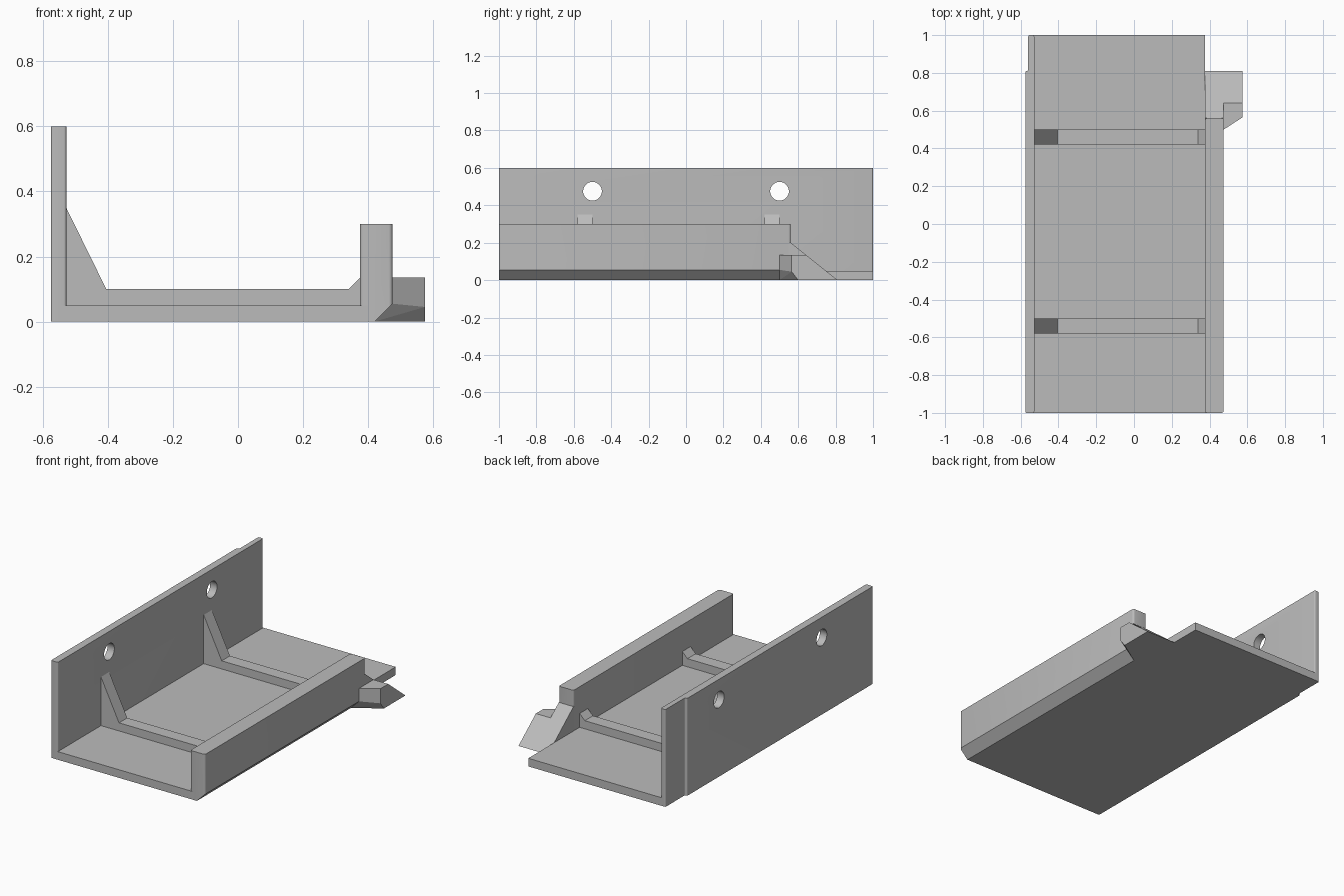
import bpy, bmesh, math
from mathutils import Vector

if "Cube" in bpy.data.objects:
    bpy.data.objects.remove(bpy.data.objects["Cube"], do_unlink=True)

grey = bpy.data.materials.new("plain grey")
grey.use_nodes = True
colour = (0.5, 0.5, 0.5, 1)
grey.diffuse_color = colour
grey.node_tree.nodes["Principled BSDF"].inputs["Base Color"].default_value = colour


def finish(name, bm):
    bmesh.ops.recalc_face_normals(bm, faces=bm.faces[:])
    mesh = bpy.data.meshes.new(name)
    bm.to_mesh(mesh)
    bm.free()
    mesh.materials.append(grey)
    ob = bpy.data.objects.new(name, mesh)
    bpy.context.collection.objects.link(ob)
    return ob


def prism(name, profile, axis, lo, hi, corner=0):
    """Extrude a 2D profile along an axis; optionally round the upright edges."""
    def place(p, t):
        p = list(p)
        p.insert("xyz".index(axis), t)
        return Vector(p)
    bm = bmesh.new()
    face = bm.faces.new([bm.verts.new(place(p, lo)) for p in profile])
    made = bmesh.ops.extrude_face_region(bm, geom=[face])["geom"]
    shift = place((0, 0), hi - lo)
    bmesh.ops.translate(bm, vec=shift, verts=[g for g in made if isinstance(g, bmesh.types.BMVert)])
    bmesh.ops.recalc_face_normals(bm, faces=bm.faces[:])
    if corner:
        upright = [e for e in bm.edges
                   if abs((e.verts[0].co - e.verts[1].co).normalized().z) > 0.99]
        bmesh.ops.bevel(bm, geom=upright, offset=corner, segments=4, profile=0.5, affect='EDGES')
    return finish(name, bm)


def smooth(ob):
    bpy.ops.object.select_all(action='DESELECT')
    ob.select_set(True)
    bpy.context.view_layer.objects.active = ob
    bpy.ops.object.shade_smooth_by_angle(angle=math.radians(35))


# Floor plate, tucked slightly into both walls
prism("floor_plate", [(-0.55, -1), (0.4, -1), (0.4, 0.55), (0.375, 0.55), (0.375, 1), (-0.55, 1)],
      "z", 0, 0.05)

# Tall wall with a shallow step near the back
tall = prism("tall_wall", [(-0.575, -1), (-0.528, -1), (-0.528, 1), (-0.56, 1),
                           (-0.56, 0.81), (-0.575, 0.81)], "z", 0, 0.6, 0.007)

# Screw holes through the tall wall
for y in (-0.5, 0.5):
    bpy.ops.mesh.primitive_cylinder_add(vertices=40, radius=0.05, depth=0.3,
                                        location=(-0.55, y, 0.475), rotation=(0, math.pi / 2, 0))
    cutter = bpy.context.object
    cutter.name = "hole_cutter"
    cutter.hide_render = True
    mod = tall.modifiers.new("hole", 'BOOLEAN')
    mod.operation = 'DIFFERENCE'
    mod.solver = 'EXACT'
    mod.object = cutter
    bpy.context.view_layer.objects.active = tall
    bpy.ops.object.modifier_apply(modifier=mod.name)
    bpy.data.objects.remove(cutter, do_unlink=True)
smooth(tall)

# Low wall with a chamfered lower outer edge
smooth(prism("low_wall", [(0.375, 0), (0.42, 0), (0.475, 0.055), (0.475, 0.3), (0.375, 0.3)],
             "y", -1, 0.56, 0.012))

# Cross ribs with a gusset against each wall
for label, y in (("front", -0.58), ("back", 0.42)):
    prism(label + "_rib", [(-0.54, 0.04), (-0.54, 0.35), (-0.528, 0.35), (-0.405, 0.1),
                           (0.34, 0.1), (0.375, 0.135), (0.385, 0.135), (0.385, 0.04)],
          "y", y, y + 0.08)

# Ramp running down from the end of the low wall
prism("ramp", [(0.54, 0), (0.54, 0.2), (0.56, 0.2), (0.81, 0)], "x", 0.375, 0.475)

# Side hook sharing the ramp slope, with its lower front edge cut away
bm = bmesh.new()
for p in [(0.42, 0.5, 0), (0.575, 0.6, 0), (0.42, 0.81, 0), (0.575, 0.81, 0),
          (0.475, 0.5, 0.055), (0.575, 0.565, 0.045),
          (0.475, 0.5, 0.135), (0.575, 0.565, 0.135),
          (0.475, 0.641, 0.135), (0.575, 0.641, 0.135)]:
    bm.verts.new(p)
bmesh.ops.convex_hull(bm, input=bm.verts[:])
bmesh.ops.dissolve_limit(bm, angle_limit=0.02, verts=bm.verts[:], edges=bm.edges[:])
finish("side_hook", bm)
